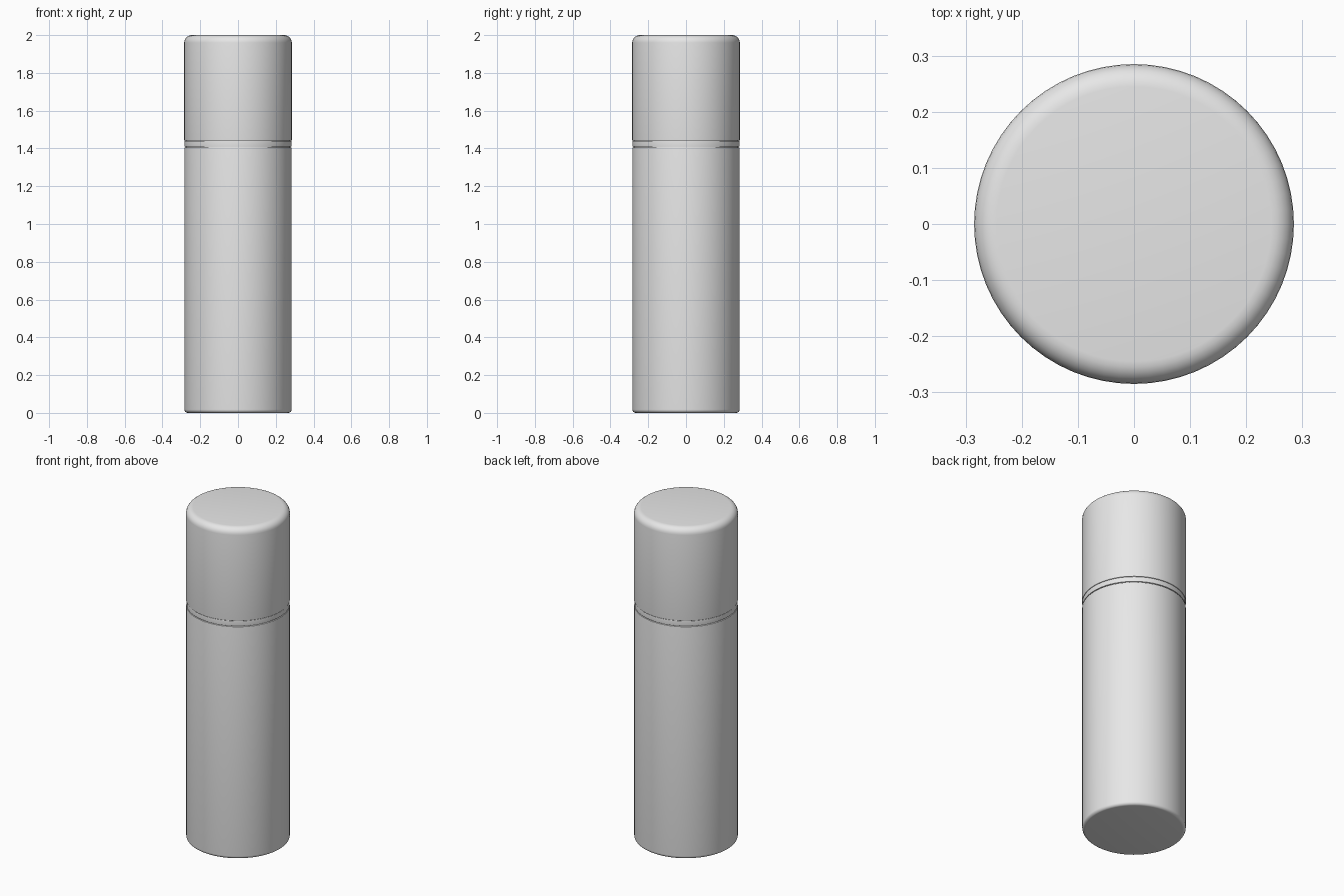
import bpy
import bmesh
from math import pi, sin, cos, radians
from mathutils import Vector

SIDES = 64
RADIUS = 0.285

cube = bpy.data.objects.get("Cube")
if cube:
    bpy.data.objects.remove(cube, do_unlink=True)

grey = bpy.data.materials.new("light_grey")
grey.use_nodes = True
grey.diffuse_color = (0.8, 0.8, 0.8, 1)
grey.node_tree.nodes["Principled BSDF"].inputs["Base Color"].default_value = grey.diffuse_color


def corner(radius, z, size, start):
    """Quarter-round edge as (radius, height) points, from angle start upward."""
    steps = 6
    angles = [start + pi / 2 * i / steps for i in range(steps + 1)]
    centre = z + size if start < 0 else z - size
    return [(radius - size + size * cos(a), centre + size * sin(a)) for a in angles]


def turned_part(name, radius, bottom, top, bottom_round, top_round):
    """Closed round part turned about the z axis."""
    profile = [(0, bottom)]
    profile += corner(radius, bottom, bottom_round, -pi / 2)
    profile += corner(radius, top, top_round, 0)
    profile.append((0, top))
    bm = bmesh.new()
    verts = [bm.verts.new((r, 0, z)) for r, z in profile]
    edges = [bm.edges.new(pair) for pair in zip(verts, verts[1:])]
    bmesh.ops.spin(bm, geom=verts + edges, cent=Vector(), axis=(0, 0, 1),
                   angle=2 * pi, steps=SIDES)
    bmesh.ops.remove_doubles(bm, verts=bm.verts, dist=0.0001)
    bmesh.ops.recalc_face_normals(bm, faces=bm.faces)
    mesh = bpy.data.meshes.new(name)
    bm.to_mesh(mesh)
    bm.free()
    mesh.materials.append(grey)
    part = bpy.data.objects.new(name, mesh)
    bpy.context.collection.objects.link(part)
    bpy.ops.object.select_all(action="DESELECT")
    part.select_set(True)
    bpy.context.view_layer.objects.active = part
    bpy.ops.object.shade_smooth_by_angle(angle=radians(35))


# Tall body, thin collar and rounded cap
turned_part("body", RADIUS - 0.001, 0, 1.406, 0.018, 0.003)
turned_part("collar", RADIUS - 0.002, 1.41, 1.44, 0.001, 0.001)
turned_part("cap", RADIUS, 1.441, 2, 0.002, 0.04)

# Inner neck closing the seams
turned_part("neck", RADIUS - 0.008, 1.39, 1.46, 0.001, 0.001)
